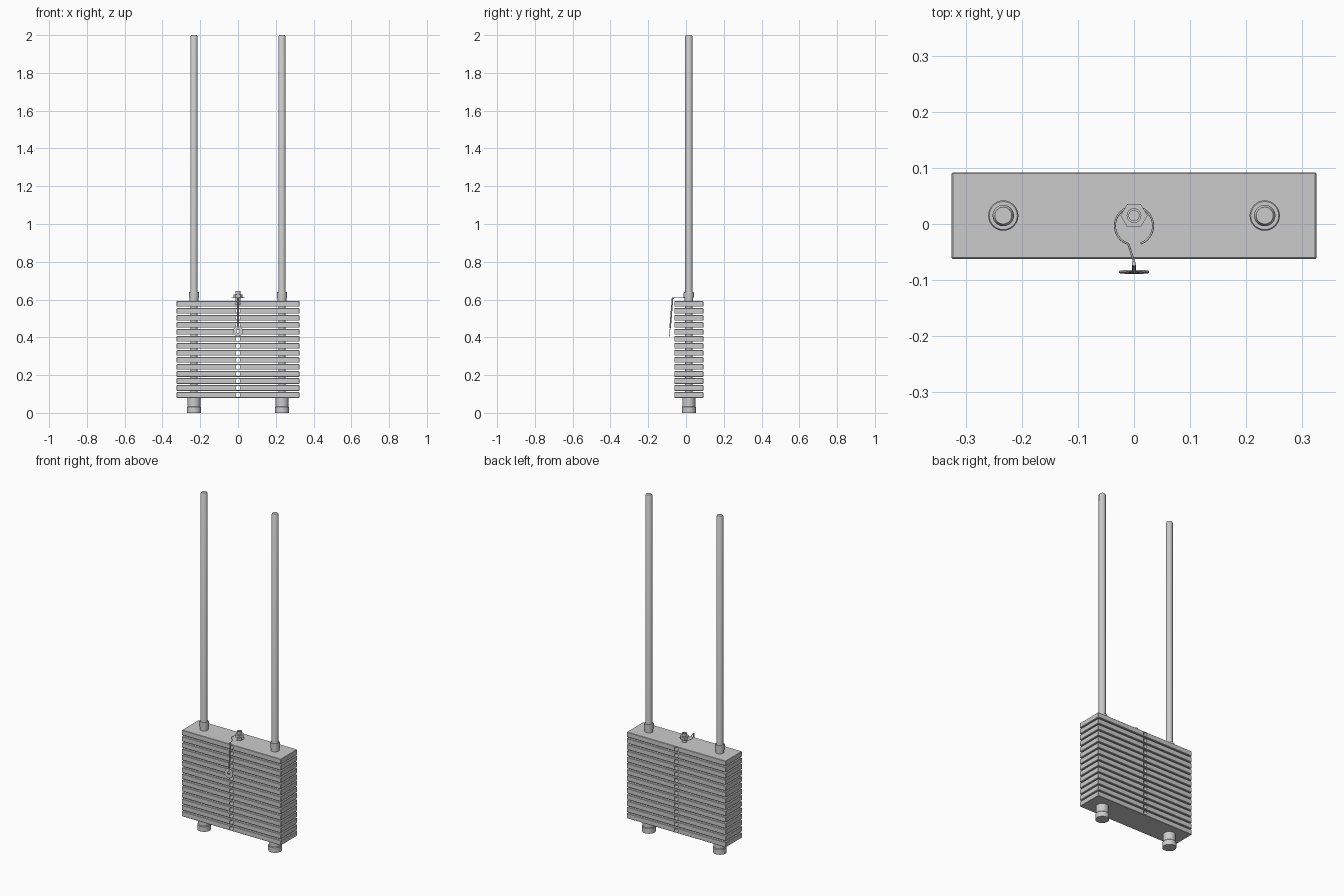
import bpy, math
from mathutils import Vector

cube = bpy.data.objects.get("Cube")
if cube:
    bpy.data.objects.remove(cube)

steel = bpy.data.materials.new("grey steel")
steel.use_nodes = True
colour = (0.6, 0.6, 0.6, 1)
steel.diffuse_color = colour
steel.node_tree.nodes["Principled BSDF"].inputs["Base Color"].default_value = colour

ROD_X, MID_Y = 0.233, 0.015
PLATES, PITCH, THICK, BASE = 14, 0.0371, 0.030, 0.08


def finish(obj, name):
    obj.name = name
    obj.data.materials.clear()
    obj.data.materials.append(steel)
    return obj


def lathe(name, profile, x, y, sides=32, closed=False, smooth=True, turn=0):
    """Spin (radius, height) points around a vertical axis."""
    n = len(profile)
    verts = []
    for i in range(sides):
        a = turn + math.tau * i / sides
        verts += [(r * math.cos(a), r * math.sin(a), z) for r, z in profile]
    faces = []
    for i in range(sides):
        j = (i + 1) % sides
        for k in range(n if closed else n - 1):
            m = (k + 1) % n
            faces.append((i * n + k, j * n + k, j * n + m, i * n + m))
    if not closed:
        faces.append([i * n for i in reversed(range(sides))])
        faces.append([i * n + n - 1 for i in range(sides)])
    mesh = bpy.data.meshes.new(name)
    mesh.from_pydata(verts, [], faces)
    obj = bpy.data.objects.new(name, mesh)
    bpy.context.collection.objects.link(obj)
    obj.location = (x, y, 0)
    if smooth:
        bpy.ops.object.select_all(action='DESELECT')
        obj.select_set(True)
        bpy.context.view_layer.objects.active = obj
        bpy.ops.object.shade_smooth_by_angle()
    return finish(obj, name)


def wire(name, points, radius):
    """Round wire along a path of points."""
    curve = bpy.data.curves.new(name, 'CURVE')
    curve.dimensions = '3D'
    curve.bevel_depth = radius
    curve.bevel_resolution = 2
    curve.use_fill_caps = True
    spline = curve.splines.new('POLY')
    spline.points.add(len(points) - 1)
    for p, co in zip(spline.points, points):
        p.co = (*co, 1)
    obj = bpy.data.objects.new(name, curve)
    bpy.context.collection.objects.link(obj)
    return finish(obj, name)


# Weight plate with a selector hole through its middle
bpy.ops.mesh.primitive_cube_add(size=1, location=(0, MID_Y, BASE + THICK / 2))
plate = finish(bpy.context.object, "weight_plate_1")
plate.scale = (0.65, 0.154, THICK)
bpy.ops.object.transform_apply(location=False, rotation=False)
bpy.ops.mesh.primitive_cylinder_add(vertices=24, radius=0.012, depth=0.4,
                                    location=plate.location,
                                    rotation=(math.pi / 2, 0, 0))
cutter = bpy.context.object
cutter.hide_render = True
bpy.context.view_layer.objects.active = plate
bevel = plate.modifiers.new("edge", 'BEVEL')
bevel.width = 0.002
bevel.segments = 1
cut = plate.modifiers.new("hole", 'BOOLEAN')
cut.object = cutter
cut.solver = 'EXACT'
for mod in ("edge", "hole"):
    bpy.ops.object.modifier_apply(modifier=mod)
bpy.data.objects.remove(cutter)
finish(plate, "weight_plate_1")

# Rest of the stack
for i in range(1, PLATES):
    copy = plate.copy()
    copy.name = f"weight_plate_{i + 1}"
    copy.location.z += PITCH * i
    bpy.context.collection.objects.link(copy)
TOP = BASE + PITCH * (PLATES - 1) + THICK

# Guide rods, feet and collars on both sides
for side, x in (("left", ROD_X), ("right", -ROD_X)):
    lathe(side + "_guide_rod", [(0.019, 0.01), (0.019, 1.993), (0.015, 2)], x, MID_Y)
    lathe(side + "_foot", [(0.037, 0), (0.037, 0.03), (0.034, 0.034), (0.034, BASE)], x, MID_Y)
    lathe(side + "_collar", [(0.019, TOP), (0.023, TOP), (0.023, 0.611), (0.027, 0.611),
                             (0.027, 0.637), (0.025, 0.64), (0.019, 0.64)],
          x, MID_Y, closed=True)

# Selector stem and hexagonal nut
lathe("selector_stem", [(0.009, TOP - 0.02), (0.013, TOP - 0.02),
                        (0.013, 0.645), (0.009, 0.645)], 0, MID_Y, closed=True)
lathe("hex_nut", [(0.013, 0.611), (0.024, 0.611), (0.024, 0.628), (0.013, 0.628)],
      0, MID_Y, sides=6, closed=True, smooth=False)

# Lanyard loop, open at the front, with its tail reaching over the edge
LOOP_Z = 0.609
loop = []
for i in range(41):
    a = math.radians(-70 + 322 * i / 40)
    loop.append((0.034 * math.cos(a), -0.003 + 0.034 * math.sin(a), LOOP_Z))
loop += [(-0.008, -0.042, LOOP_Z), (-0.001, -0.064, LOOP_Z), (0, -0.071, LOOP_Z - 0.002)]
wire("lanyard_loop", loop, 0.0018)

# Hanging lanyard and the round tag at its end
top, end = Vector((0, -0.071, 0.61)), Vector((0, -0.084, 0.45))
wire("lanyard", [top, end], 0.004)
tag = lathe("round_tag", [(0.009, -0.0015), (0.027, -0.0015),
                          (0.027, 0.0015), (0.009, 0.0015)], 0, 0, closed=True)
down = (end - top).normalized()
tag.rotation_euler = (math.pi / 2 - math.atan2(-down.y, -down.z), 0, 0)
tag.location = end + down * 0.018
